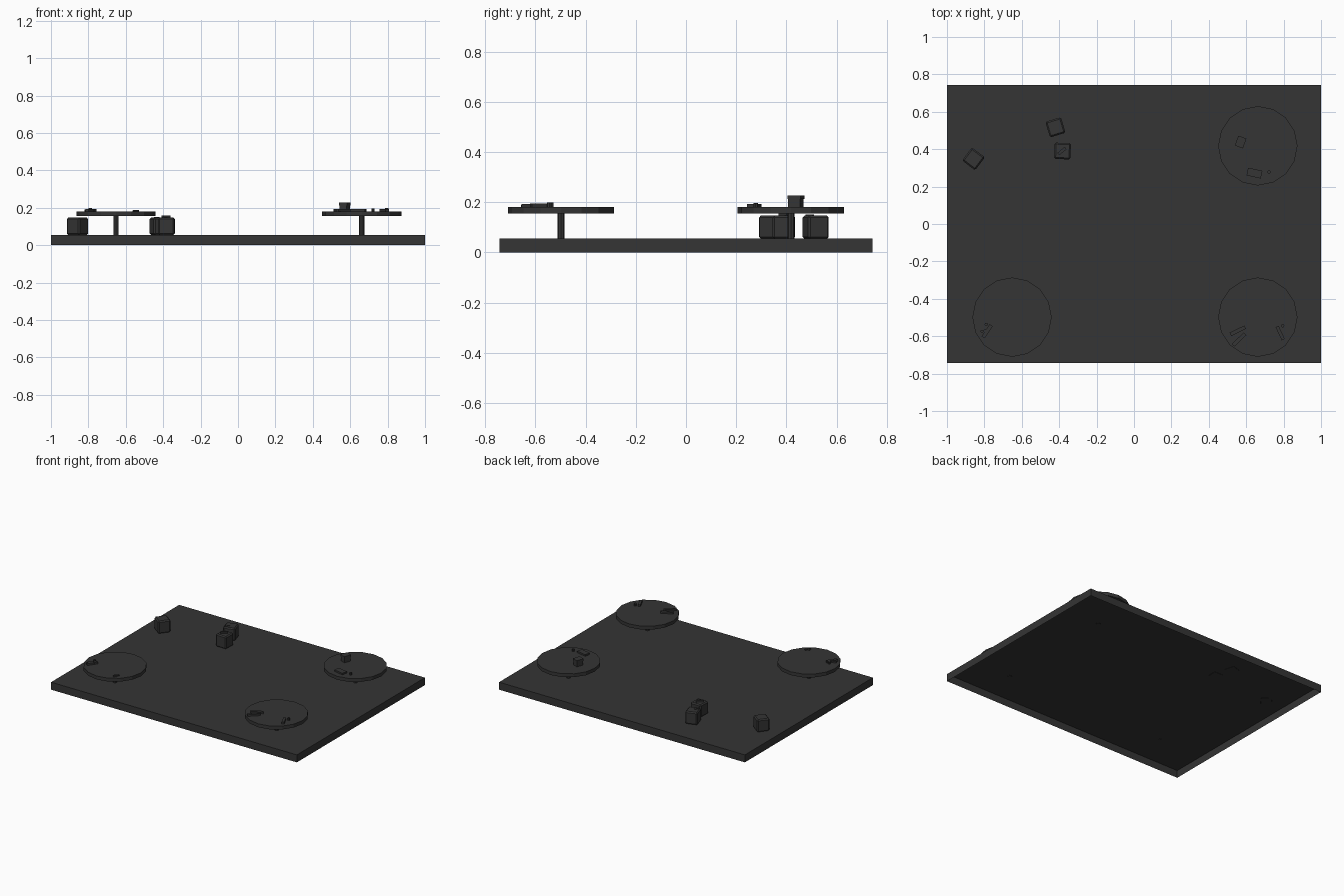
import bpy, bmesh
from math import radians, atan2, hypot

if "Cube" in bpy.data.objects:
    bpy.data.objects.remove(bpy.data.objects["Cube"])

mat = bpy.data.materials.new("charcoal")
mat.diffuse_color = (0.035, 0.035, 0.035, 1)
mat.use_nodes = True
mat.node_tree.nodes["Principled BSDF"].inputs["Base Color"].default_value = mat.diffuse_color
FLOOR, TOP = 0.055, 0.18


def finish(ob, name):
    ob.name = name
    ob.data.materials.append(mat)
    return ob


def box(name, size, x, y, z0, angle=0, bevel=0):
    bpy.ops.mesh.primitive_cube_add(size=1, location=(x, y, z0 + size[2] / 2),
                                    rotation=(0, 0, radians(angle)))
    ob = finish(bpy.context.object, name)
    ob.scale = size
    bpy.ops.object.transform_apply(location=False, rotation=False, scale=True)
    if bevel:
        m = ob.modifiers.new("bevel", 'BEVEL')
        m.width, m.segments = bevel, 1
    return ob


def cylinder(name, r, x, y, z0, z1, sides=16):
    bpy.ops.mesh.primitive_cylinder_add(vertices=sides, radius=r, depth=z1 - z0,
                                        location=(x, y, (z0 + z1) / 2))
    return finish(bpy.context.object, name)


def bar(name, a, b, width, height):
    # thin strip lying on a table top between two points
    dx, dy = b[0] - a[0], b[1] - a[1]
    box(name, (hypot(dx, dy), width, height), (a[0] + b[0]) / 2, (a[1] + b[1]) / 2,
        TOP, atan2(dy, dx) * 57.29578)


# floor platform, a shell open underneath
floor = box("floor_platform", (2, 1.488, FLOOR), 0, 0, 0)
bm = bmesh.new()
bm.from_mesh(floor.data)
bmesh.ops.delete(bm, geom=[f for f in bm.faces if f.normal.z < -0.5], context='FACES_ONLY')
bm.to_mesh(floor.data)
bm.free()

# round tables on thin posts
for i, (x, y) in enumerate([(0.662, 0.418), (-0.652, -0.498), (0.662, -0.498)]):
    cylinder(f"table_top_{i}", 0.212, x, y, 0.155, TOP)
    cylinder(f"table_post_{i}", 0.014, x, y, FLOOR - 0.003, 0.156, 8)

# square bins with softened edges
for i, (x, y, a) in enumerate([(-0.858, 0.348, -37), (-0.42, 0.517, 17), (-0.382, 0.39, -2)]):
    box(f"bin_{i}", (0.087, 0.087, 0.093), x, y, FLOOR - 0.001, a, 0.008)

# litter on the bins
box("bin_litter_a", (0.05, 0.016, 0.012), -0.385, 0.39, 0.146, 40)
box("bin_litter_b", (0.036, 0.01, 0.005), -0.435, 0.493, 0.146, 55)

# back table: capped pot, tray and small cup
box("pot_body", (0.042, 0.05, 0.034), 0.57, 0.438, TOP, -20)
box("pot_lid", (0.046, 0.056, 0.015), 0.57, 0.438, 0.212, -20)
box("tray", (0.078, 0.042, 0.012), 0.644, 0.272, TOP, -12)
cylinder("small_cup_a", 0.009, 0.722, 0.278, TOP, 0.197, 8)

# front right table: strips and small cup
bar("strip_a", (0.515, -0.59), (0.594, -0.552), 0.02, 0.012)
bar("strip_b", (0.53, -0.648), (0.594, -0.587), 0.02, 0.012)
bar("strip_c", (0.765, -0.548), (0.798, -0.618), 0.018, 0.014)
cylinder("small_cup_b", 0.009, 0.795, -0.545, TOP, 0.198, 8)

# front left table: strip, small cup and folded scrap
bar("strip_d", (-0.807, -0.606), (-0.764, -0.541), 0.02, 0.014)
bar("strip_e", (-0.82, -0.575), (-0.77, -0.565), 0.012, 0.01)
cylinder("small_cup_c", 0.009, -0.79, -0.537, TOP, 0.198, 8)
bar("scrap_a", (-0.557, -0.655), (-0.534, -0.618), 0.01, 0.008)
bar("scrap_b", (-0.563, -0.632), (-0.545, -0.64), 0.01, 0.006)
